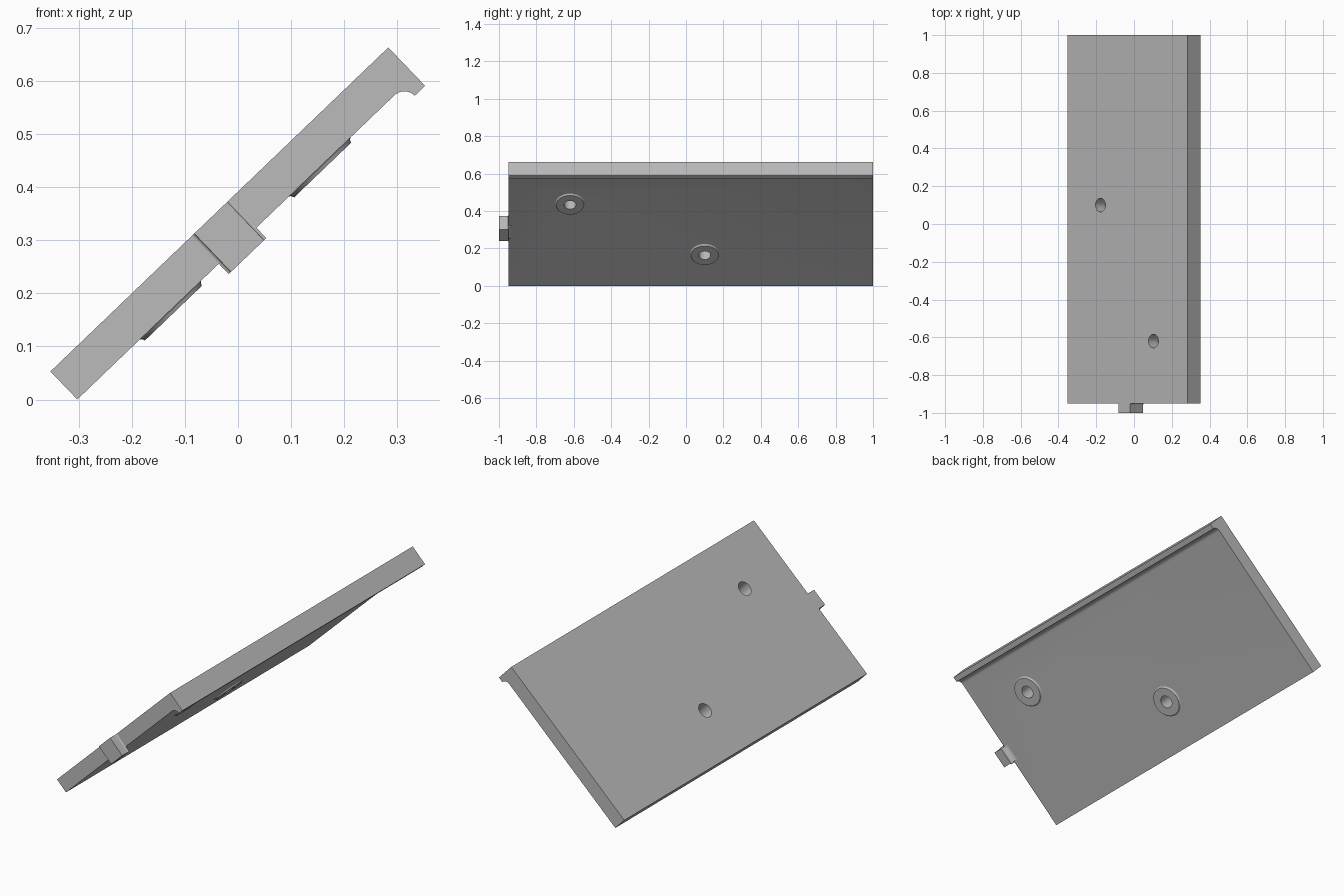
import bpy, bmesh, math
from mathutils import Vector

cube = bpy.data.objects.get("Cube")
if cube:
    bpy.data.objects.remove(cube, do_unlink=True)

grey = bpy.data.materials.new("plain grey")
grey.use_nodes = True
grey.diffuse_color = (0.5, 0.5, 0.5, 1)
grey.node_tree.nodes["Principled BSDF"].inputs["Base Color"].default_value = (0.5, 0.5, 0.5, 1)

# Tilted frame: u runs up the slope, d runs down into the thickness
TILT = math.radians(43.8)
C, S = math.cos(TILT), math.sin(TILT)
LENGTH, THICK, LIP, FRONT = 0.881, 0.073, 0.1, -0.95
FILLET = LIP - THICK


def place(u, y, d):
    return Vector((-0.353 + C * u + S * d, y, 0.053 + S * u - C * d))


def arc(cx, cy, r, start, end, n=10):
    angles = [math.radians(start + (end - start) * i / n) for i in range(n + 1)]
    return [(cx + r * math.cos(a), cy + r * math.sin(a)) for a in angles]


def finish(name, bm):
    bmesh.ops.recalc_face_normals(bm, faces=bm.faces)
    mesh = bpy.data.meshes.new(name)
    bm.to_mesh(mesh)
    bm.free()
    mesh.materials.append(grey)
    ob = bpy.data.objects.new(name, mesh)
    bpy.context.collection.objects.link(ob)
    return ob


def smooth(ob):
    bpy.ops.object.select_all(action='DESELECT')
    ob.select_set(True)
    bpy.context.view_layer.objects.active = ob
    bpy.ops.object.shade_smooth_by_angle(angle=math.radians(30))


def prism(name, profile, low, high, to_frame):
    """Extrude a profile between two levels of the third coordinate."""
    bm = bmesh.new()
    ends = [[bm.verts.new(place(*to_frame(a, b, t))) for a, b in profile] for t in (low, high)]
    for ring in ends:
        bm.faces.new(ring)
    for i in range(len(profile)):
        j = (i + 1) % len(profile)
        bm.faces.new((ends[0][i], ends[0][j], ends[1][j], ends[1][i]))
    return finish(name, bm)


def lathe(name, u, y, profile, closed, sides=48):
    """Turn (radius, depth) points about an axis square to the slab."""
    bm = bmesh.new()
    rings = []
    for r, d in profile:
        angles = [math.tau * i / sides for i in range(sides)]
        rings.append([bm.verts.new(place(u + r * math.cos(a), y + r * math.sin(a), d)) for a in angles])
    pairs = list(zip(rings, rings[1:]))
    if closed:
        pairs.append((rings[-1], rings[0]))
    else:
        bm.faces.new(rings[0])
        bm.faces.new(rings[-1])
    for low, high in pairs:
        for i in range(sides):
            j = (i + 1) % sides
            bm.faces.new((low[i], low[j], high[j], high[i]))
    return finish(name, bm)


# Slab with a filleted lip along its upper edge
profile = [(0, 0), (LENGTH, 0), (LENGTH, LIP)]
profile += arc(LENGTH - 2 * FILLET, LIP, FILLET, 0, -90)
profile += [(0, THICK)]
slab = prism("slab", profile, FRONT, 1.0, lambda u, d, y: (u, y, d))

# Screw holes through the slab, each with a raised ring underneath
for label, u, y in (("upper", 0.632, -0.62), ("lower", 0.243, 0.1)):
    cutter = lathe("hole_cutter", u, y, [(0.037, -0.02), (0.032, LIP)], False)
    cutter.hide_render = True
    cut = slab.modifiers.new("hole", 'BOOLEAN')
    cut.operation = 'DIFFERENCE'
    cut.solver = 'EXACT'
    cut.object = cutter
    bpy.context.view_layer.update()
    cut_mesh = bpy.data.meshes.new_from_object(slab.evaluated_get(bpy.context.evaluated_depsgraph_get()))
    slab.modifiers.clear()
    slab.data = cut_mesh
    bpy.data.objects.remove(cutter, do_unlink=True)
    ring = lathe(label + "_hole_ring", u, y,
                 [(0.032, THICK - 0.003), (0.082, THICK - 0.001), (0.077, THICK + 0.002),
                  (0.074, THICK + 0.008), (0.032, THICK + 0.008)], True)
    smooth(ring)
smooth(slab)

# Locating tab on the front edge, flared where it meets the slab
LEFT, RIGHT, FLARE = 0.375, 0.461, 0.006
profile = [(LEFT, -1.0), (RIGHT, -1.0)]
profile += arc(RIGHT + FLARE, FRONT - FLARE, FLARE, 180, 90, 5)
profile += arc(LEFT - FLARE, FRONT - FLARE, FLARE, 90, 0, 5)
smooth(prism("front_tab", profile, 0, LIP, lambda u, y, d: (u, y, d)))

# Concave fillet joining the tab to the underside of the slab
profile = [(FRONT, THICK - 0.002), (FRONT, LIP)]
profile += arc(FRONT + FILLET, LIP, FILLET, 180, 270)[1:]
profile += [(FRONT + FILLET, THICK - 0.002)]
smooth(prism("tab_fillet", profile, LEFT, RIGHT, lambda y, d, u: (u, y, d)))
